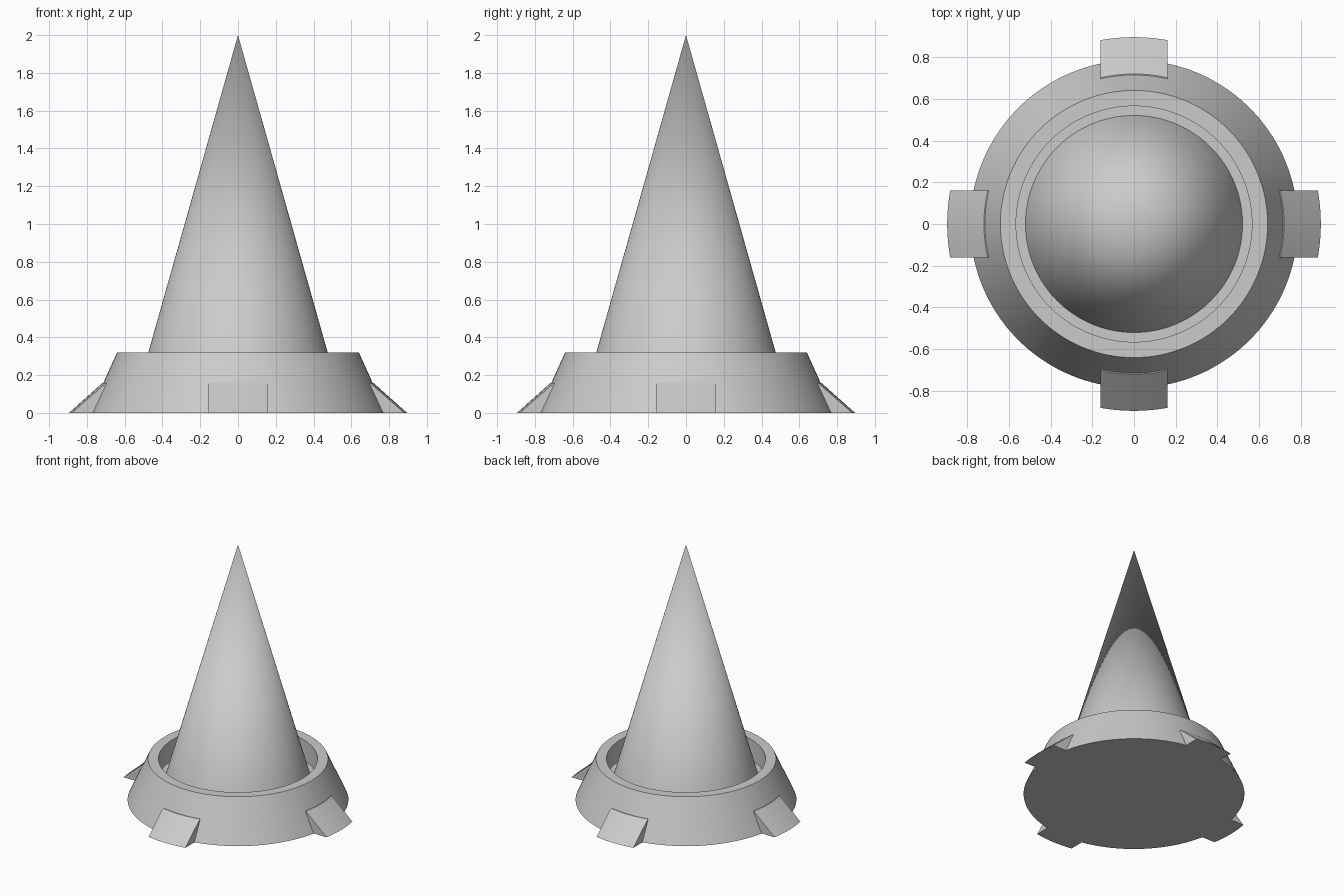
import bpy, bmesh
from math import sqrt, sin, cos, pi

if "Cube" in bpy.data.objects:
    bpy.data.objects.remove(bpy.data.objects["Cube"])

SEG = 128


def finish(bm, name):
    bmesh.ops.remove_doubles(bm, verts=bm.verts, dist=1e-5)
    bmesh.ops.recalc_face_normals(bm, faces=bm.faces)
    mesh = bpy.data.meshes.new(name)
    bm.to_mesh(mesh)
    bm.free()
    ob = bpy.data.objects.new(name, mesh)
    bpy.context.collection.objects.link(ob)
    bpy.ops.object.select_all(action='DESELECT')
    ob.select_set(True)
    bpy.context.view_layer.objects.active = ob
    bpy.ops.object.shade_smooth_by_angle(angle=0.5)
    return ob


def lathe(name, profile):
    bm = bmesh.new()
    verts = [bm.verts.new((r, 0, z)) for r, z in profile]
    edges = [bm.edges.new(p) for p in zip(verts, verts[1:])]
    bmesh.ops.spin(bm, geom=verts + edges, cent=(0, 0, 0), axis=(0, 0, 1),
                   angle=2 * pi, steps=SEG, use_merge=True)
    return finish(bm, name)


def clip(name, angle, half_width=0.16, steps=10):
    # triangular section swept along an arc, with parallel sides
    section = [(0.895, 0), (0.719, 0.157), (0.708, 0.157), (0.78, 0)]
    c, s = cos(angle), sin(angle)
    bm = bmesh.new()
    rows = []
    for i in range(steps + 1):
        y = half_width * (2 * i / steps - 1)
        row = []
        for r, z in section:
            x = sqrt(r * r - y * y)
            row.append(bm.verts.new((x * c - y * s, x * s + y * c, z)))
        rows.append(row)
    for a, b in zip(rows, rows[1:]):
        for j in range(4):
            k = (j + 1) % 4
            bm.faces.new((a[j], a[k], b[k], b[j]))
    bm.faces.new(rows[0])
    bm.faces.new(rows[-1])
    return finish(bm, name)


# Flared base with a groove around the cone
lathe("base", [(0, 0), (0.785, 0), (0.64, 0.32), (0.565, 0.32),
               (0.565, 0.16), (0.52, 0.16)])

# Tall cone rising from the groove floor
lathe("cone", [(0.52, 0.16), (0, 2)])

# Four wedge clips around the base
for n, side in enumerate(("right", "back", "left", "front")):
    clip("clip_" + side, n * pi / 2)
